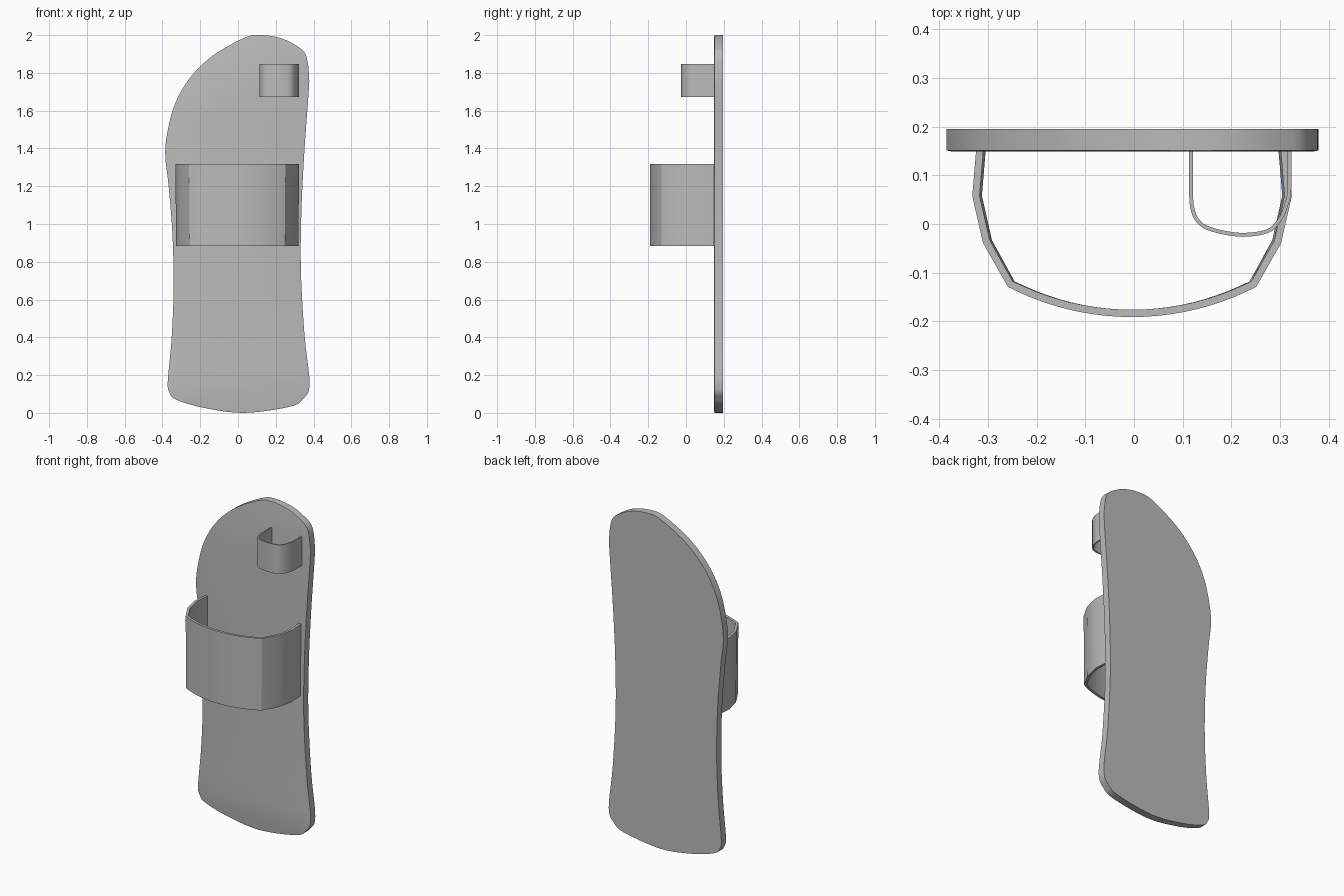
import bpy, bmesh, math
from mathutils import Vector

cube = bpy.data.objects.get("Cube")
if cube:
    bpy.data.objects.remove(cube)

GREY = (0.5, 0.5, 0.5, 1.0)
mat = bpy.data.materials.new("plain grey")
mat.use_nodes = True
mat.diffuse_color = GREY
mat.node_tree.nodes["Principled BSDF"].inputs["Base Color"].default_value = GREY


def spline(pts, steps, closed=False):
    """Smooth curve passing through the given 2D points."""
    p = [Vector(q) for q in pts]
    n = len(p)
    out = []
    for i in range(n if closed else n - 1):
        if closed:
            a, b, c, d = (p[(i + k) % n] for k in (-1, 0, 1, 2))
        else:
            a, b, c, d = (p[min(max(i + k, 0), n - 1)] for k in (-1, 0, 1, 2))
        for s in range(steps):
            t = s / steps
            out.append(0.5 * (2 * b + (c - a) * t + (2 * a - 5 * b + 4 * c - d) * t * t
                              + (3 * b - a - 3 * c + d) * t ** 3))
    if not closed:
        out.append(p[-1])
    return out


def finish(bm, name):
    bmesh.ops.recalc_face_normals(bm, faces=bm.faces)
    me = bpy.data.meshes.new(name)
    bm.to_mesh(me)
    bm.free()
    ob = bpy.data.objects.new(name, me)
    bpy.context.collection.objects.link(ob)
    me.materials.append(mat)
    bpy.ops.object.select_all(action='DESELECT')
    ob.select_set(True)
    bpy.context.view_layer.objects.active = ob
    bpy.ops.object.shade_smooth_by_angle(angle=math.radians(28))
    return ob


def strap(name, path, thick, z0, z1, taper=1.0):
    """Band following an outer path in plan, thickened inwards."""
    n = len(path)
    inner = []
    for i, q in enumerate(path):
        e1 = (q - path[max(i - 1, 0)]).normalized()
        e2 = (path[min(i + 1, n - 1)] - q).normalized()
        t = (e1 + e2).normalized()
        inner.append(q + Vector((-t.y, t.x)) * thick)
    loop = path + inner[::-1]
    bm = bmesh.new()
    low = [bm.verts.new((q.x * taper, q.y, z0)) for q in loop]
    top = [bm.verts.new((q.x, q.y, z1)) for q in loop]
    m = len(loop)
    for i in range(m):
        j = (i + 1) % m
        bm.faces.new((low[i], low[j], top[j], top[i]))
    for i in range(n - 1):
        for ring in (low, top):
            bm.faces.new((ring[i], ring[i + 1], ring[m - 2 - i], ring[m - 1 - i]))
    return finish(bm, name)


# Sole: foot outline extruded in depth, with a very shallow raised footbed
outline = [(0.12, 2.0), (0.034, 1.986), (-0.135, 1.89), (-0.257, 1.77), (-0.336, 1.63),
           (-0.376, 1.473), (-0.385, 1.357), (-0.368, 1.208), (-0.347, 0.943), (-0.341, 0.652),
           (-0.352, 0.387), (-0.372, 0.165), (-0.362, 0.106), (-0.325, 0.069), (-0.177, 0.026),
           (0.034, 0.0), (0.272, 0.032), (0.345, 0.074), (0.379, 0.155), (0.352, 0.413),
           (0.333, 0.758), (0.336, 1.076), (0.352, 1.394), (0.373, 1.685), (0.376, 1.79),
           (0.357, 1.90), (0.299, 1.95), (0.22, 1.986)]
bm = bmesh.new()
face = bm.faces.new([bm.verts.new((q.x, 0.195, q.y)) for q in spline(outline, 5, True)])
ext = bmesh.ops.extrude_face_region(bm, geom=[face], use_keep_orig=True)
bmesh.ops.translate(bm, vec=(0, -0.044, 0),
                    verts=[g for g in ext["geom"] if isinstance(g, bmesh.types.BMVert)])
bmesh.ops.recalc_face_normals(bm, faces=bm.faces)
front = min((f for f in bm.faces if len(f.verts) > 4), key=lambda f: f.calc_center_median().y)
bmesh.ops.inset_region(bm, faces=[front], thickness=0.010, depth=0.002)
finish(bm, "sole")

# Wide instep strap: faceted sides and a smoothly curved front
side = [(-0.319, 0.165), (-0.328, 0.057), (-0.306, -0.039)]
half, sag, edge_y = 0.255, 0.062, -0.129
radius = (half ** 2 + sag ** 2) / (2 * sag)
sweep = math.asin(half / radius)
arc = []
for i in range(21):
    a = sweep * (i / 10 - 1)
    arc.append((radius * math.sin(a), edge_y - sag + radius * (1 - math.cos(a))))
pts = side + arc + [(-x, y) for x, y in reversed(side)]
strap("instep_strap", [Vector((x - 0.004, y)) for x, y in pts], 0.015, 0.883, 1.318, 0.985)

# Small toe loop
toe = [(0.113, 0.165), (0.113, 0.072), (0.116, 0.031), (0.128, 0.004), (0.155, -0.014),
       (0.216, -0.026), (0.274, -0.019), (0.302, 0.006), (0.318, 0.043), (0.323, 0.075),
       (0.323, 0.165)]
strap("toe_loop", spline(toe, 4), 0.008, 1.672, 1.847)
